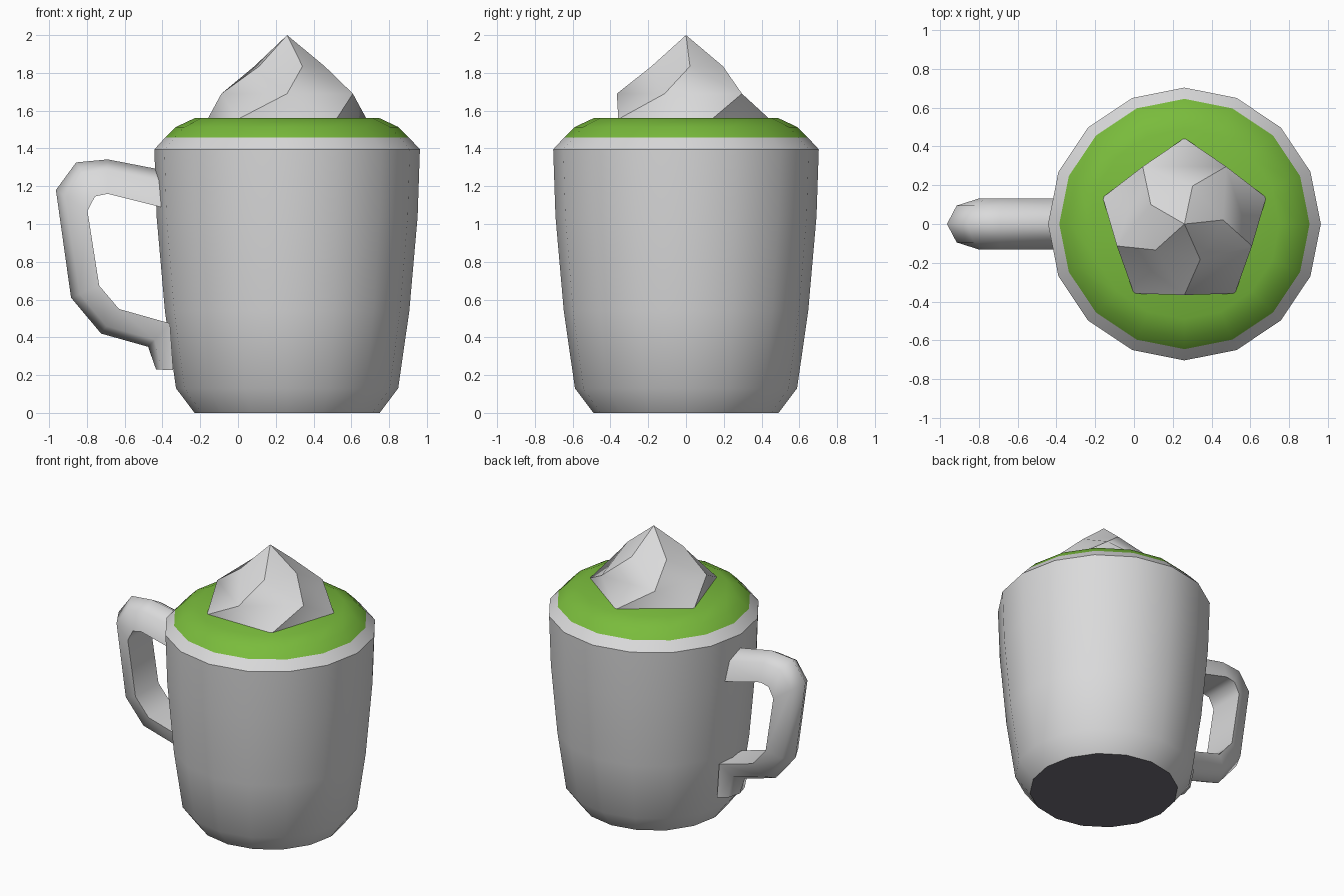
import bpy, bmesh, math

if "Cube" in bpy.data.objects:
    bpy.data.objects.remove(bpy.data.objects["Cube"])

CX = 0.26  # axis of the cup


def material(name, rgb):
    m = bpy.data.materials.new(name)
    m.diffuse_color = (*rgb, 1)
    m.use_nodes = True
    m.node_tree.nodes["Principled BSDF"].inputs["Base Color"].default_value = m.diffuse_color
    return m


white = material("white_ceramic", (0.7, 0.7, 0.705))
green = material("green_drink", (0.193, 0.5, 0.045))
dark = material("dark_base", (0.165, 0.158, 0.187))


def ring(bm, r, z, n, start=0.0):
    return [bm.verts.new((CX + r * math.cos(math.radians(start) + math.tau * i / n),
                          r * math.sin(math.radians(start) + math.tau * i / n), z))
            for i in range(n)]


def bridge(bm, a, b):
    n = len(a)
    for i in range(n):
        j = (i + 1) % n
        bm.faces.new((a[i], a[j], b[j], b[i]))


def finish(bm, name, mats, sharp_angle=None):
    bmesh.ops.recalc_face_normals(bm, faces=bm.faces[:])
    for f in bm.faces:
        f.smooth = True
    if sharp_angle:
        for e in bm.edges:
            if len(e.link_faces) == 2:
                e.smooth = e.calc_face_angle() < math.radians(sharp_angle)
    mesh = bpy.data.meshes.new(name)
    bm.to_mesh(mesh)
    bm.free()
    for m in mats:
        mesh.materials.append(m)
    ob = bpy.data.objects.new(name, mesh)
    bpy.context.collection.objects.link(ob)
    return ob


# Cup body with its domed drink on top and a dark underside
profile = [(0.49, 0), (0.588, 0.13), (0.647, 0.54), (0.691, 1.04), (0.703, 1.395),
           (0.645, 1.458), (0.59, 1.513), (0.49, 1.56)]
bm = bmesh.new()
rings = [ring(bm, r, z, 16) for r, z in profile]
for a, b in zip(rings, rings[1:]):
    bridge(bm, a, b)
bm.faces.new(rings[0])
bm.faces.new(rings[-1])
cup = finish(bm, "cup_with_drink", [white, dark, green], 36)
for p in cup.data.polygons:
    if p.normal.z < -0.95:
        p.material_index = 1
    elif p.center.z > 1.46:
        p.material_index = 2

# Twisted five-sided whipped cream
bm = bmesh.new()
rings = [ring(bm, r, z, 5, a) for r, z, a in
         ((0.443, 1.555, 18), (0.366, 1.69, 54), (0.2, 1.835, 78))]
apex = bm.verts.new((CX, 0, 2.0))
ridges = []
for a, b in zip(rings, rings[1:]):
    for i in range(5):
        j = (i + 1) % 5
        bm.faces.new((a[i], a[j], b[i]))
        bm.faces.new((a[j], b[j], b[i]))
        ridges.append((a[i], b[i]))
for i in range(5):
    bm.faces.new((rings[2][i], rings[2][(i + 1) % 5], apex))
    ridges.append((rings[2][i], apex))
bm.faces.new(rings[0])
for pair in ridges:
    bm.edges.get(pair).smooth = False
for v, w in zip(rings[0], rings[0][1:] + rings[0][:1]):
    bm.edges.get((v, w)).smooth = False
finish(bm, "whipped_cream", [white])
# keep the ridge edges crisp
me = bpy.data.objects["whipped_cream"].data
me.update()

# Handle: pointed section swept between outer and inner outlines
outline = [((-0.37, 1.28), (-0.37, 1.08)), ((-0.69, 1.342), (-0.69, 1.16)),
           ((-0.857, 1.326), (-0.757, 1.146)), ((-0.964, 1.18), (-0.797, 1.07)),
           ((-0.884, 0.61), (-0.735, 0.674)), ((-0.725, 0.42), (-0.63, 0.55)),
           ((-0.476, 0.35), (-0.36, 0.474)), ((-0.434, 0.23), (-0.343, 0.226))]
section = [(0, 0), (0.3, 0.095), (1, 0.132), (1, -0.132), (0.3, -0.095)]
bm = bmesh.new()
rings = [[bm.verts.new((o[0] + (i[0] - o[0]) * t, y, o[1] + (i[1] - o[1]) * t))
          for t, y in section] for o, i in outline]
for a, b in zip(rings, rings[1:]):
    bridge(bm, a, b)
bm.faces.new(rings[0])
bm.faces.new(rings[-1])
finish(bm, "handle", [white], 66)
